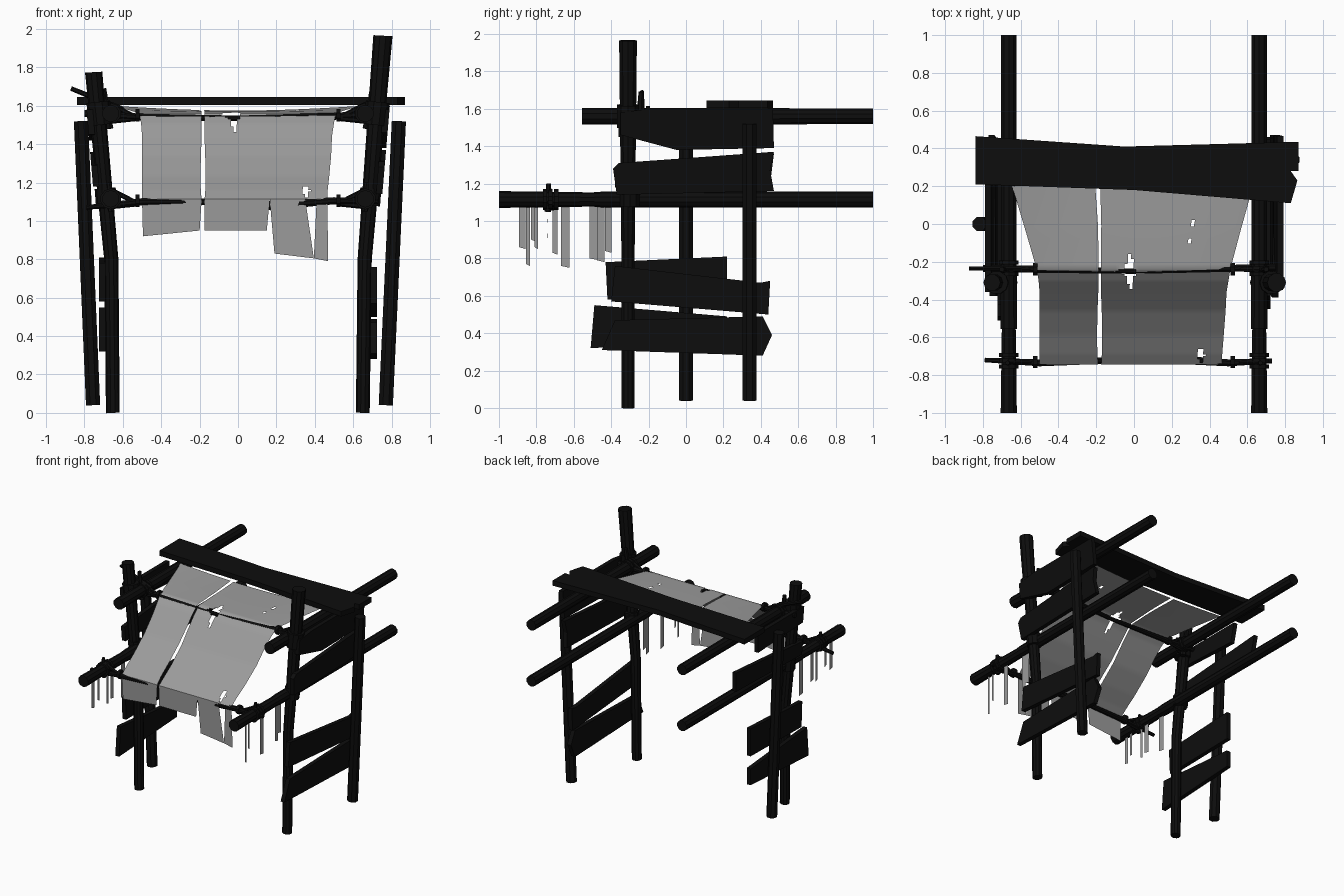
import bpy, bmesh, math, random
from mathutils import Vector

random.seed(4)
cube = bpy.data.objects.get("Cube")
if cube:
    bpy.data.objects.remove(cube, do_unlink=True)


def material(name, value):
    m = bpy.data.materials.new(name)
    m.use_nodes = True
    colour = (value, value, value, 1)
    m.diffuse_color = colour
    bsdf = m.node_tree.nodes["Principled BSDF"]
    bsdf.inputs["Base Color"].default_value = colour
    bsdf.inputs["Roughness"].default_value = 0.9
    return m


WOOD = material("charred wood", 0.004)
CLOTH = material("grey cloth", 0.33)


def finish(name, bm, mat, smooth=False):
    mesh = bpy.data.meshes.new(name)
    bm.to_mesh(mesh)
    bm.free()
    mesh.materials.append(mat)
    for p in mesh.polygons:
        p.use_smooth = smooth
    ob = bpy.data.objects.new(name, mesh)
    bpy.context.collection.objects.link(ob)
    return ob


def rod(name, points, radii, sides=10):
    """Closed tube through the points, with a radius at each."""
    bm = bmesh.new()
    pts = [Vector(p) for p in points]
    turn = (pts[-1] - pts[0]).to_track_quat('Z', 'Y')
    rings = []
    for p, r in zip(pts, radii):
        angles = [2 * math.pi * (i + 0.5) / sides for i in range(sides)]
        rings.append([bm.verts.new(p + turn @ Vector((r * math.cos(a), r * math.sin(a), 0)))
                      for a in angles])
    for lo, hi in zip(rings, rings[1:]):
        for i in range(sides):
            j = (i + 1) % sides
            bm.faces.new((lo[i], lo[j], hi[j], hi[i]))
    bm.faces.new(rings[0][::-1])
    bm.faces.new(rings[-1])
    return finish(name, bm, WOOD)


def slab(name, outline, offset):
    """Flat plank: outline points extruded along the offset."""
    bm = bmesh.new()
    face = bm.faces.new([bm.verts.new(p) for p in outline])
    new = bmesh.ops.extrude_face_region(bm, geom=[face])["geom"]
    bmesh.ops.translate(bm, vec=offset, verts=[v for v in new if isinstance(v, bmesh.types.BMVert)])
    bmesh.ops.recalc_face_normals(bm, faces=bm.faces)
    return finish(name, bm, WOOD)


# Posts: bent front posts, leaning outer posts
rod("front_post_left", [(.65, -.31, 0), (.66, -.31, .8), (.755, -.31, 1.965)], [.036, .037, .05])
rod("front_post_right", [(-.652, -.31, 0), (-.66, -.31, .8), (-.752, -.31, 1.775)], [.036, .037, .045])
rod("outer_post_left", [(.77, .34, .04), (.838, .34, 1.52)], [.04, .04], 8)
rod("outer_post_right", [(-.755, 0, .04), (-.818, 0, 1.52)], [.04, .04], 8)

# Long side beams
for side, sx in (("left", 1), ("right", -1)):
    x = .663 * sx
    rod("upper_beam_" + side, [(x, -.555, 1.56), (x, 1, 1.56)], [.045, .042])
    rod("lower_beam_" + side, [(x, -1, 1.115), (x, -.5, 1.115), (x, -.45, 1.115), (x, 1, 1.115)],
        [.045, .038, .042, .042])

# Side boards: corner points in (y, z)
boards = {
    "left": [
        [(-.45, .31), (.41, .28), (.46, .39), (.41, .49), (-.38, .47)],
        [(-.40, .57), (.44, .50), (.45, .68), (.40, .67), (-.38, .76)],
        [(-.37, 1.14), (.47, 1.16), (.45, 1.27), (.47, 1.37), (-.36, 1.31), (-.39, 1.28)],
        [(-.05, 1.38), (.47, 1.39), (.465, 1.6), (-.2, 1.6), (-.35, 1.58), (-.35, 1.46)]],
    "right": [
        [(-.51, .32), (.22, .36), (.22, .49), (-.49, .55)],
        [(-.42, .58), (.22, .59), (.22, .81), (-.43, .78)],
        [(-.38, 1.18), (.45, 1.2), (.47, 1.36), (-.38, 1.29)],
        [(-.36, 1.45), (.2, 1.42), (.22, 1.58), (-.36, 1.58)]],
}
for side, sx in (("left", 1), ("right", -1)):
    for i, outline in enumerate(boards[side]):
        pts = [(sx * (.69 + .085 * max(0, z - .8)), y, z) for y, z in outline]
        slab(f"side_board_{side}_{i + 1}", pts, (sx * .033, 0, 0))

# Roof plank
roof = [(-.84, .465), (-.84, .21), (0, .18), (.83, .11), (.865, .23),
        (.83, .28), (.87, .28), (.87, .435), (-.05, .41)]
slab("roof_plank", [(x, y, 1.605) for x, y in roof], (0, 0, .04))

# Cross bars that carry the cloth
rod("upper_bar", [(-.8, -.235, 1.56), (-.5, -.24, 1.54), (0, -.25, 1.535), (.5, -.235, 1.545), (.75, -.23, 1.56)],
    [.02, .02, .015, .02, .02], 8)
rod("lower_bar", [(-.79, -.72, 1.07), (-.5, -.735, 1.1), (-.2, -.725, 1.1), (.18, -.715, 1.08),
                  (.5, -.735, 1.105), (.73, -.725, 1.1)], [.013, .02, .018, .025, .02, .014], 8)
rod("loose_stick", [(-.87, -.235, 1.69), (-.6, -.235, 1.58)], [.012, .016], 6)

# Rope lashings and knots
for side, sx in (("left", 1), ("right", -1)):
    for level, y, z in (("upper", -.24, 1.55), ("lower", -.73, 1.105)):
        rod(f"{level}_rope_{side}", [(sx * .53, y, z - .01), (sx * .67, y, z + .06)], [.012, .014], 6)
        rod(f"{level}_rope_low_{side}", [(sx * .52, y, z - .015), (sx * .68, y, z - .03)], [.014, .016], 6)
        rod(f"{level}_knot_{side}", [(sx * .512, y, z), (sx * .535, y, z)], [.035, .035], 8)
        beam_z = 1.56 if level == "upper" else 1.115
        for k in range(3):
            yk = y - .035 + k * .03
            rod(f"{level}_lashing_{side}_{k + 1}", [(sx * .663, yk, beam_z), (sx * .663, yk + .022, beam_z)],
                [.055, .055])
    rod("post_lashing_" + side, [(sx * .715, -.31, 1.5), (sx * .728, -.31, 1.62)], [.062, .062])
    rod("post_lashing_low_" + side, [(sx * .685, -.3, 1.08), (sx * .692, -.3, 1.17)], [.055, .055])
    rod("tied_end_" + side, [(sx * .67, -.25, 1.48), (sx * .7, -.24, 1.69)], [.022, .014], 6)
    rod("lower_tied_end_" + side, [(sx * .66, -.74, 1.05), (sx * .67, -.735, 1.2)], [.018, .012], 6)

# Cloth: (y, z, left edge, right edge) down the slope
slope = [(.2, 1.6, -.645, .63), (-.05, 1.58, -.57, .56), (-.24, 1.562, -.515, .51),
         (-.30, 1.51, -.505, .5), (-.36, 1.445, -.5, .49), (-.46, 1.338, -.5, .485),
         (-.59, 1.23, -.5, .475), (-.69, 1.16, -.5, .467), (-.745, 1.115, -.5, .465)]
holes = [(-.02, -.25, .028, .11), (-.04, -.25, .06, .025), (.31, .02, .025, .025),
         (.3, -.1, .018, .022), (.355, -.69, .02, .05)]


def slope_at(t):
    f = t * (len(slope) - 1)
    i = min(int(f), len(slope) - 2)
    return [a + (b - a) * (f - i) for a, b in zip(slope[i], slope[i + 1])]


def torn(c):
    return any(abs(c.x - x) / rx + abs(c.y - y) / ry < 1 for x, y, rx, ry in holes)


bm = bmesh.new()
rows = 56
for panel, cols in ((0, 20), (1, 44)):
    grid = []
    for r in range(rows + 1):
        y, z, left, right = slope_at(r / rows)
        gap = .007 + .02 * max(0, y + .1) + .006 * max(0, math.sin((r / rows - .5) * 6))
        seam = -.182 - .05 * max(0, y)
        x0, x1 = (left, seam - gap) if panel == 0 else (seam + gap, right)
        line = []
        for c in range(cols + 1):
            x = x0 + (x1 - x0) * c / cols
            sag = .025 * max(0, y + .24) / .44 * math.cos(x * 2.4)
            line.append(bm.verts.new((x, y, z - sag)))
        grid.append(line)
    for a, b in zip(grid, grid[1:]):
        for c in range(cols):
            quad = (a[c], b[c], b[c + 1], a[c + 1])
            if not torn(sum((v.co for v in quad), Vector()) / 4):
                bm.faces.new(quad)
finish("cloth_sheet", bm, CLOTH, True)

# Hanging flaps: top edge x, bottom edge x, bottom heights
flaps = [(-.5, -.189, -.495, -.2, .92, .95), (-.175, .165, -.175, .15, .95, .95),
         (.165, .35, .19, .395, .83, .805), (.41, .465, .395, .47, .805, .79)]
bm = bmesh.new()
for a0, a1, b0, b1, z0, z1 in flaps:
    corners = [(a0, -.745, 1.115), (b0, -.74, z0), (b1, -.74, z1), (a1, -.745, 1.115)]
    bm.faces.new([bm.verts.new(p) for p in corners])
finish("cloth_flaps", bm, CLOTH)

# Ragged strips below the lower beams: y, width, bottom height
strips = {"left": [(-.845, .02, .77), (-.8, .018, .86), (-.645, .045, .76), (-.455, .04, .79), (-.415, .035, .84)],
          "right": [(-.875, .035, .86), (-.815, .025, .9), (-.7, .025, .83), (-.645, .04, .85), (-.49, .05, .8)]}
for side, sx in (("left", 1), ("right", -1)):
    bm = bmesh.new()
    for y, w, z in strips[side]:
        x = sx * .663 + random.uniform(-.008, .008)
        corners = [(x, y - w / 2, 1.09), (x, y - w / 2, z), (x, y + w / 2, z - .01), (x, y + w / 2, 1.09)]
        bm.faces.new([bm.verts.new(p) for p in corners])
    finish("hanging_strips_" + side, bm, CLOTH)
